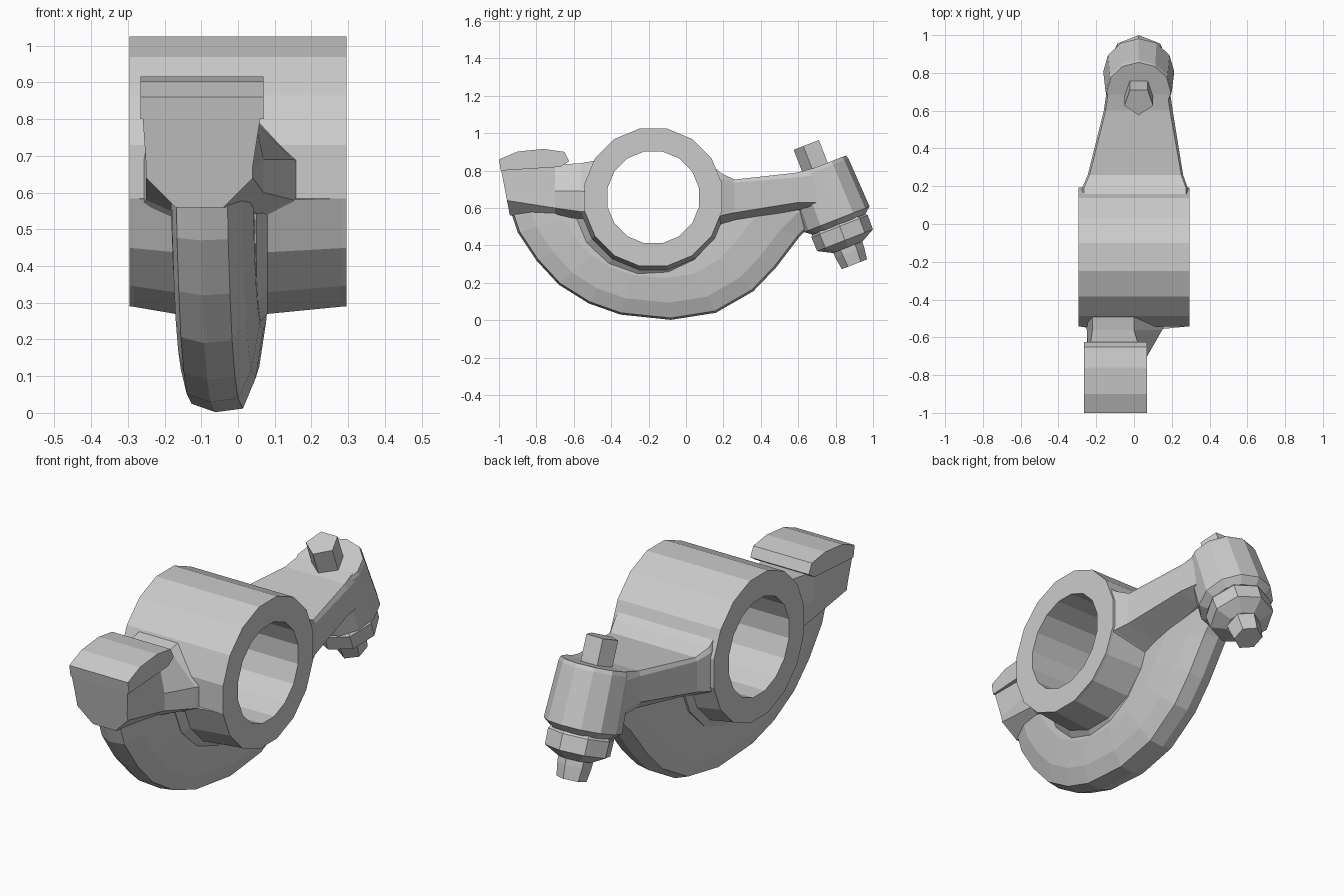
import bpy, bmesh, math
from mathutils import Vector

cube = bpy.data.objects.get("Cube")
if cube:
    bpy.data.objects.remove(cube)

metal = bpy.data.materials.new("light grey metal")
metal.use_nodes = True
grey = (0.6, 0.6, 0.6, 1)
metal.diffuse_color = grey
for node in metal.node_tree.nodes:
    if node.type == 'BSDF_PRINCIPLED':
        node.inputs["Base Color"].default_value = grey

HUB_Y, HUB_Z = -0.175, 0.657


def loft(name, rings, wrap=False):
    """Skin equal-sized closed rings; cap the ends, or join last to first."""
    bm = bmesh.new()
    loops = [[bm.verts.new(p) for p in ring] for ring in rings]
    n = len(loops[0])
    pairs = list(zip(loops, loops[1:]))
    if wrap:
        pairs.append((loops[-1], loops[0]))
    else:
        bm.faces.new(loops[0])
        bm.faces.new(loops[-1])
    for a, b in pairs:
        for i in range(n):
            j = (i + 1) % n
            bm.faces.new((a[i], a[j], b[j], b[i]))
    bmesh.ops.recalc_face_normals(bm, faces=bm.faces)
    mesh = bpy.data.meshes.new(name)
    bm.to_mesh(mesh)
    bm.free()
    mesh.materials.append(metal)
    obj = bpy.data.objects.new(name, mesh)
    bpy.context.collection.objects.link(obj)
    return obj


def arc(radius, start, end, count):
    """Points (y, z) on a circle about the hub axis, angles in degrees."""
    pts = []
    for i in range(count):
        a = math.radians(start + (end - start) * i / (count - 1))
        pts.append((HUB_Y + radius * math.cos(a), HUB_Z + radius * math.sin(a)))
    return pts


def at_x(x, profile, skew=0.0):
    """Place a (y, z) profile at x, drifting sideways along y by skew."""
    return [(x + skew * (y + 0.25), y, z) for y, z in profile]


def scaled(profile, s):
    """Scale a (y, z) profile about the hub axis."""
    return [(HUB_Y + (y - HUB_Y) * s, HUB_Z + (z - HUB_Z) * s) for y, z in profile]


# Pivot tube
outer = arc(0.375, 11.25, 371.25, 17)[:-1]
inner = arc(0.25, 11.25, 371.25, 17)[:-1]
loft("pivot_tube", [at_x(-0.295, outer), at_x(0.295, outer),
                    at_x(0.295, inner), at_x(-0.295, inner)], wrap=True)

# Fillet where the tube meets the web
fillet = [(-0.285, 0.375), (-0.17, 0.395), (-0.15, 0.43),
          (0.05, 0.43), (0.08, 0.395), (0.28, 0.375)]
loft("tube_fillet", [at_x(x, arc(r, 191.25, 348.75, 8) + arc(0.3, 348.75, 191.25, 8))
                     for x, r in fillet])

# Crescent web, dished towards a narrower rim and slightly skewed
rim = [(-0.95, 0.62), (-0.9, 0.47), (-0.8, 0.32), (-0.68, 0.19), (-0.52, 0.09),
       (-0.35, 0.03), (-0.08, 0.002), (0.16, 0.04), (0.36, 0.155),
       (0.48, 0.28), (0.61, 0.45), (0.72, 0.56), (0.7, 0.66)]
web_layers = [(-0.162, 0.66), (-0.152, 0.86), (-0.135, 0.965), (-0.07, 1),
              (0.005, 0.985), (0.04, 0.86), (0.062, 0.66)]
loft("web", [at_x(x, scaled(rim, s) + arc(0.31, 350, 185, 11), 0.05)
             for x, s in web_layers])


def arm_section(y, top, side, web, heights, lean=0.0):
    """Eight-sided arm section: top, shoulders, flange edge, underside."""
    zt, zs, zm, zb = heights
    pts = [(top[0], zt), (top[1], zt), (side[1], zs), (side[1], zm),
           (web[1], zb), (web[0], zb), (side[0], zm), (side[0], zs)]
    return [(x, y + lean * (zt - z), z) for x, z in pts]


WEB = (-0.16, 0.06)
# Front arm, tapering under the contact pad
loft("front_arm", [
    arm_section(-0.45, (-0.22, 0.0), (-0.29, 0.2), WEB, (0.86, 0.68, 0.53, 0.45)),
    arm_section(-0.56, (-0.22, 0.0), (-0.25, 0.15), WEB, (0.84, 0.69, 0.58, 0.54)),
    arm_section(-0.7, (-0.24, 0.04), (-0.25, 0.07), (-0.17, 0.02),
                (0.83, 0.69, 0.6, 0.56)),
    arm_section(-0.995, (-0.262, 0.066), (-0.25, 0.04), (-0.17, -0.04),
                (0.84, 0.67, 0.64, 0.56), 0.19)])

# Contact pad
pad = [(-1.0, 0.86), (-0.9, 0.902), (-0.76, 0.916), (-0.65, 0.9),
       (-0.625, 0.85), (-0.67, 0.82), (-0.99, 0.8)]
loft("contact_pad", [at_x(x, pad) for x in (-0.265, 0.07)])

# Rear arm, narrowing towards the adjuster
loft("rear_arm", [
    arm_section(0.08, (-0.27, 0.28), (-0.285, 0.285), WEB, (0.88, 0.82, 0.52, 0.45)),
    arm_section(0.19, (-0.265, 0.275), (-0.275, 0.285), WEB, (0.785, 0.76, 0.56, 0.51)),
    arm_section(0.26, (-0.235, 0.25), (-0.245, 0.26), WEB, (0.752, 0.735, 0.575, 0.53)),
    arm_section(0.6, (-0.15, 0.19), (-0.16, 0.205), (-0.13, 0.1),
                (0.79, 0.765, 0.63, 0.59)),
    arm_section(0.74, (-0.13, 0.17), (-0.14, 0.185), (-0.12, 0.12),
                (0.83, 0.78, 0.63, 0.58))])

# Adjuster parts, turned about one tilted axis
TOP = Vector((0.025, 0.65, 0.94))
AXIS = Vector((0, 0.364, -0.931)).normalized()
ACROSS = Vector((0, 0.931, 0.364)).normalized()


def turned(name, profile, sides, phase=0.0):
    """Lathe (distance, radius) pairs about the adjuster axis."""
    rings = []
    for t, r in profile:
        ring = []
        for i in range(sides):
            a = phase + math.tau * i / sides
            ring.append(TOP + AXIS * t + ACROSS * r * math.cos(a)
                        + Vector((r * math.sin(a), 0, 0)))
        rings.append(ring)
    return loft(name, rings)


turned("adjuster_boss", [(0.13, 0.17), (0.15, 0.176), (0.43, 0.188), (0.46, 0.15)], 12)
turned("lock_nut", [(0.44, 0.14), (0.47, 0.162), (0.55, 0.16), (0.59, 0.085)], 8)
turned("adjuster_stud_top", [(0.0, 0.08), (0.2, 0.08)], 5, math.pi)
turned("adjuster_stud_tip", [(0.56, 0.085), (0.62, 0.082), (0.688, 0.072)], 6)
